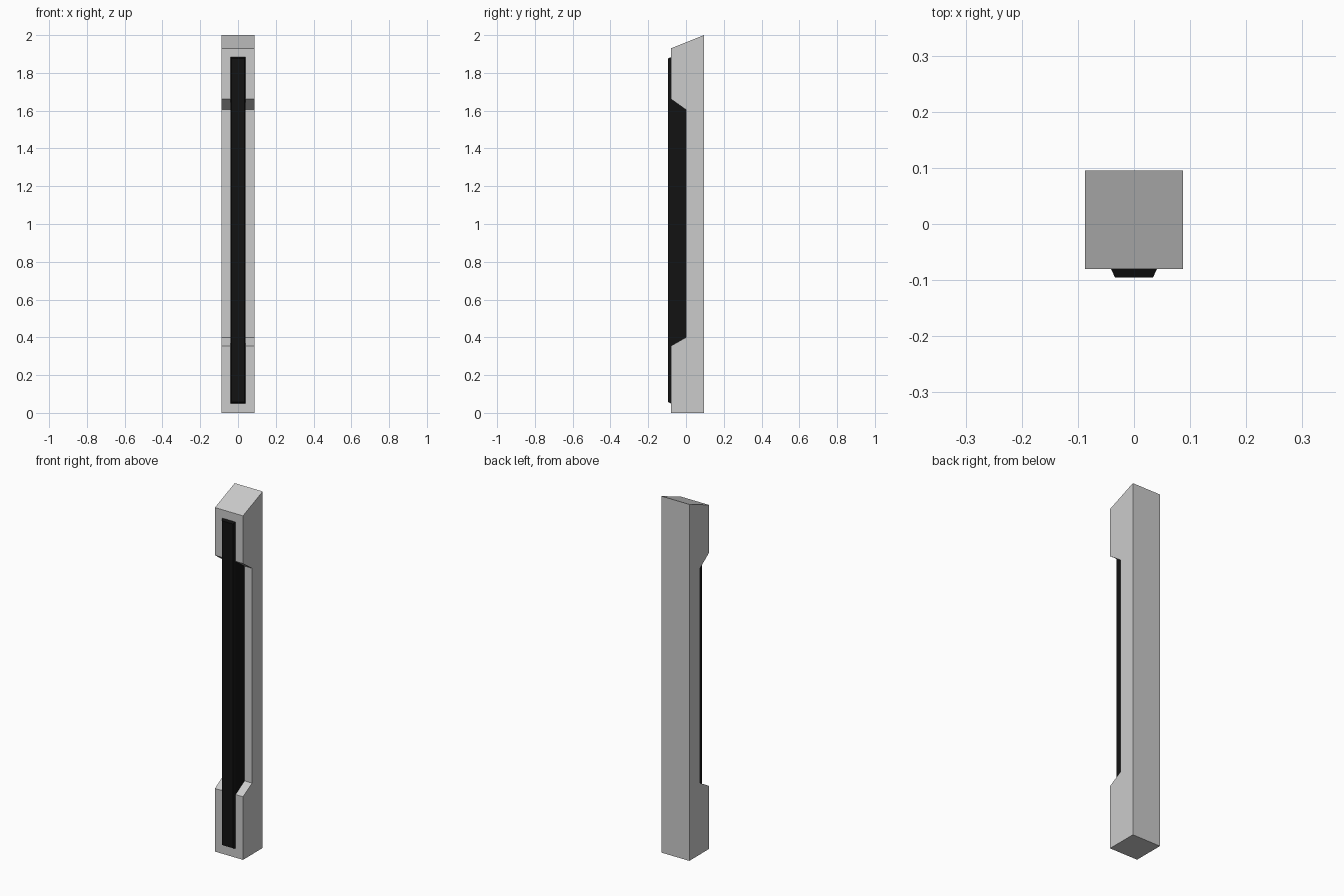
import bpy, bmesh

if "Cube" in bpy.data.objects:
    bpy.data.objects.remove(bpy.data.objects["Cube"])


def make_object(name, rings, color=None):
    """Loft matching closed rings of points and cap both ends."""
    bm = bmesh.new()
    loops = [[bm.verts.new(p) for p in ring] for ring in rings]
    n = len(loops[0])
    for a, b in zip(loops, loops[1:]):
        for i in range(n):
            j = (i + 1) % n
            bm.faces.new((a[i], a[j], b[j], b[i]))
    bm.faces.new(loops[0])
    bm.faces.new(loops[-1])
    bmesh.ops.recalc_face_normals(bm, faces=bm.faces)
    mesh = bpy.data.meshes.new(name)
    bm.to_mesh(mesh)
    bm.free()
    obj = bpy.data.objects.new(name, mesh)
    bpy.context.collection.objects.link(obj)
    if color:
        mat = bpy.data.materials.new(name + "_material")
        mat.diffuse_color = color
        mat.use_nodes = True
        mat.node_tree.nodes["Principled BSDF"].inputs["Base Color"].default_value = mat.diffuse_color
        mesh.materials.append(mat)
    return obj


# Post: notched side profile (y, z) with a sloped top, extruded across x
profile = [(0.095, 0), (0.095, 2.0), (-0.08, 1.93), (-0.08, 1.662),
           (0, 1.605), (0, 0.4), (-0.08, 0.354), (-0.08, 0)]
make_object("post", [[(x, y, z) for y, z in profile] for x in (-0.087, 0.087)])


# Black front strip: rectangle bridging the notch, chamfered at its front
def strip_ring(y, inset):
    w, lo, hi = 0.041 - inset, 0.05 + inset, 1.883 - inset
    return [(-w, y, lo), (w, y, lo), (w, y, hi), (-w, y, hi)]


make_object("front_strip",
            [strip_ring(0.005, 0), strip_ring(-0.08, 0), strip_ring(-0.095, 0.007)],
            (0.006, 0.006, 0.006, 1))
